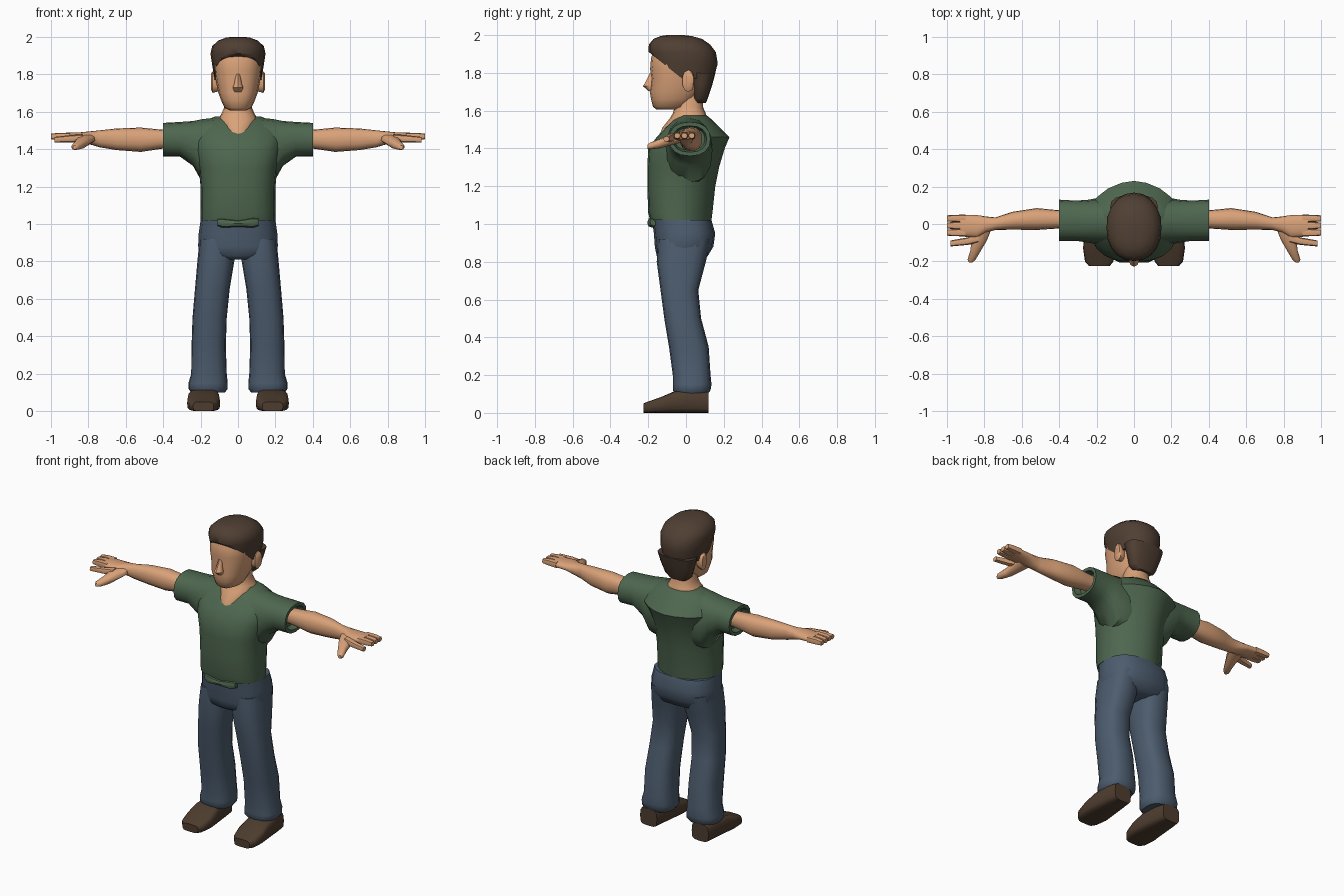
import bpy
import bmesh
import math
from mathutils import Vector

default_cube = bpy.data.objects.get("Cube")
if default_cube:
    bpy.data.objects.remove(default_cube, do_unlink=True)


def make_material(name, red, green, blue):
    material = bpy.data.materials.new(name)
    material.use_nodes = True
    colour = (red, green, blue, 1)
    material.diffuse_color = colour
    material.node_tree.nodes["Principled BSDF"].inputs["Base Color"].default_value = colour
    return material


SKIN = make_material("warm skin", .7, .36, .19)
HAIR = make_material("dark brown hair", .08, .05, .033)
SHIRT = make_material("muted green cloth", .076, .135, .078)
DENIM = make_material("slate blue denim", .073, .107, .155)
LEATHER = make_material("brown leather", .076, .046, .028)


def superellipse(angle, power):
    """Point on a unit superellipse; a higher power is boxier."""
    cosine, sine = math.cos(angle), math.sin(angle)
    across = math.copysign(abs(cosine) ** (2 / power), cosine)
    along = math.copysign(abs(sine) ** (2 / power), sine)
    return across, along


def loft(name, material, axis, rings, power=2.3, back_power=None,
         sides=16, mirror=False, cut=None):
    """Skin a row of rings (position, a_min, a_max, b_min, b_max) along an axis."""
    bm = bmesh.new()
    loops = []
    for position, a_min, a_max, b_min, b_max in rings:
        loop = []
        for step in range(sides):
            angle = math.tau * (step + .5) / sides - math.pi / 2 - math.pi / sides
            is_back = math.sin(angle) > 0
            a, b = superellipse(angle, back_power if back_power and is_back else power)
            point = [(a_min + a_max) / 2 + a * (a_max - a_min) / 2,
                     (b_min + b_max) / 2 + b * (b_max - b_min) / 2]
            point.insert("xyz".index(axis), position)
            loop.append(bm.verts.new(point))
        loops.append(loop)
    for lower, upper in zip(loops, loops[1:]):
        for i in range(sides):
            j = (i + 1) % sides
            bm.faces.new((lower[i], lower[j], upper[j], upper[i]))
    bm.faces.new(loops[0])
    bm.faces.new(loops[-1])
    # Trim everything on the far side of a plane and close the opening
    if cut:
        point, normal = cut
        geometry = bm.verts[:] + bm.edges[:] + bm.faces[:]
        bmesh.ops.bisect_plane(bm, geom=geometry, plane_co=point,
                               plane_no=normal, clear_outer=True)
        open_edges = [edge for edge in bm.edges if edge.is_boundary]
        bmesh.ops.holes_fill(bm, edges=open_edges, sides=0)
    bmesh.ops.recalc_face_normals(bm, faces=bm.faces[:])
    return finish(name, material, bm, mirror)


def finish(name, material, bm, mirror):
    mesh = bpy.data.meshes.new(name)
    bm.to_mesh(mesh)
    bm.free()
    mesh.materials.append(material)
    mesh.shade_smooth()
    mesh.set_sharp_from_angle(angle=math.radians(45))
    part = bpy.data.objects.new(name, mesh)
    bpy.context.collection.objects.link(part)
    if mirror:
        modifier = part.modifiers.new("mirror", "MIRROR")
        modifier.use_axis[0] = True
    return part


def column(name, material, rings, **options):
    """Upright loft, symmetric in x, from rings (height, half_width, front, back)."""
    full = [(z, -half, half, front, back) for z, half, front, back in rings]
    return loft(name, material, "z", full, **options)


# Shirt body with a ridge down the upper back
column("shirt_body", SHIRT, [
    (1.02, .2, -.19, .135),
    (1.06, .2, -.2, .14),
    (1.2, .2, -.205, .155),
    (1.3, .21, -.205, .175),
    (1.4, .235, -.2, .205),
    (1.46, .25, -.155, .23),
    (1.51, .23, -.11, .18),
    (1.55, .18, -.07, .14),
    (1.575, .12, -.03, .11),
], power=2.6, back_power=1.8, sides=20)

# Sleeves, flared at the armpit and hollow at the cuff
loft("sleeves", SHIRT, "x", [
    (.1, -.12, .14, 1.2, 1.57),
    (.19, -.11, .14, 1.22, 1.56),
    (.24, -.1, .13, 1.31, 1.55),
    (.31, -.09, .125, 1.36, 1.545),
    (.4, -.09, .13, 1.36, 1.54),
    (.4, -.07, .11, 1.38, 1.52),
    (.36, -.06, .1, 1.39, 1.51),
], mirror=True)

# Bunched hem at the front
loft("hem_bunch", SHIRT, "x", [
    (-.11, -.19, -.15, .99, 1.03),
    (-.08, -.205, -.15, .98, 1.03),
    (0, -.205, -.15, .985, 1.02),
    (.08, -.205, -.15, .98, 1.035),
    (.11, -.19, -.15, .99, 1.03),
], sides=8)

# Trousers
column("trouser_hips", DENIM, [
    (.81, .1, -.13, .07),
    (.83, .19, -.155, .115),
    (.88, .213, -.165, .145),
    (.95, .21, -.17, .155),
    (1.02, .2, -.18, .135),
], power=2.6)
loft("trouser_legs", DENIM, "z", [
    (.1, .07, .25, -.055, .115),
    (.12, .055, .265, -.07, .13),
    (.15, .055, .265, -.07, .135),
    (.2, .06, .25, -.07, .13),
    (.35, .065, .248, -.09, .12),
    (.5, .06, .243, -.115, .08),
    (.65, .045, .23, -.135, .065),
    (.8, .02, .217, -.155, .105),
    (.92, .02, .205, -.15, .13),
], power=2.6, mirror=True)

# Shoes, low at the toe
loft("shoes", LEATHER, "y", [
    (-.225, .13, .24, 0, .05),
    (-.2, .11, .262, 0, .06),
    (-.13, .095, .272, 0, .085),
    (-.06, .1, .267, 0, .115),
    (.06, .115, .255, 0, .125),
    (.12, .125, .245, 0, .11),
], power=4, mirror=True)

# Bare arms running into flat palms
loft("arms", SKIN, "x", [
    (.34, -.02, .07, 1.41, 1.5),
    (.42, -.025, .075, 1.4, 1.505),
    (.52, -.032, .085, 1.385, 1.515),
    (.65, -.03, .065, 1.395, 1.51),
    (.74, -.032, .035, 1.41, 1.5),
    (.79, -.045, .04, 1.425, 1.495),
    (.84, -.075, .048, 1.44, 1.49),
    (.93, -.065, .05, 1.447, 1.487),
], mirror=True)

# Three long fingers side by side
for finger, y in [("index", -.046), ("middle", -.008), ("ring", .03)]:
    loft(finger + "_fingers", SKIN, "x", [
        (.9, y - .02, y + .02, 1.447, 1.487),
        (.96, y - .019, y + .019, 1.449, 1.487),
        (1, y - .016, y + .016, 1.453, 1.482),
    ], power=3, sides=8, mirror=True)

# Spread finger and thumb
loft("spread_fingers", SKIN, "x", [
    (.83, -.1, -.04, 1.435, 1.48),
    (.89, -.112, -.072, 1.435, 1.475),
    (.98, -.12, -.088, 1.435, 1.465),
], sides=8, mirror=True)
loft("thumbs", SKIN, "y", [
    (-.205, .862, .882, 1.398, 1.42),
    (-.19, .845, .89, 1.395, 1.43),
    (-.14, .815, .875, 1.4, 1.45),
    (-.09, .785, .87, 1.415, 1.47),
    (-.03, .76, .86, 1.43, 1.48),
], sides=10, mirror=True)

# Neck, wide at the base so that it shows in the open collar
column("neck", SKIN, [
    (1.47, .055, -.14, .07),
    (1.51, .085, -.125, .09),
    (1.56, .108, -.085, .112),
    (1.585, .09, -.07, .105),
    (1.62, .075, -.06, .09),
    (1.7, .07, -.06, .09),
])

# Head and face
column("head", SKIN, [
    (1.605, .04, -.155, -.03),
    (1.62, .072, -.175, .01),
    (1.66, .09, -.185, .05),
    (1.7, .105, -.192, .08),
    (1.77, .119, -.183, .1),
    (1.82, .126, -.19, .12),
    (1.88, .13, -.185, .13),
    (1.94, .11, -.16, .1),
], power=2.4)
column("nose", SKIN, [
    (1.705, .02, -.2, -.16),
    (1.73, .028, -.228, -.16),
    (1.75, .02, -.215, -.16),
    (1.8, .012, -.19, -.16),
], power=2, sides=8)
loft("ears", SKIN, "x", [
    (.1, -.02, .035, 1.71, 1.8),
    (.135, -.02, .045, 1.7, 1.815),
    (.145, -.005, .04, 1.72, 1.805),
], sides=10, mirror=True)

# Hair: a cap trimmed along a sloping hairline, and the nape below it
column("hair_cap", HAIR, [
    (1.77, .125, -.17, .147),
    (1.85, .138, -.187, .168),
    (1.91, .147, -.198, .158),
    (1.95, .138, -.197, .128),
    (1.98, .105, -.172, .085),
    (1.995, .065, -.135, .03),
    (2, .03, -.1, -.01),
], power=2.2, sides=20, cut=(Vector((0, -.19, 1.905)), Vector((0, -.8, -1))))
column("hair_nape", HAIR, [
    (1.64, .06, .045, .105),
    (1.665, .09, .035, .115),
    (1.74, .113, .03, .14),
    (1.8, .128, .02, .156),
], power=2.6)
